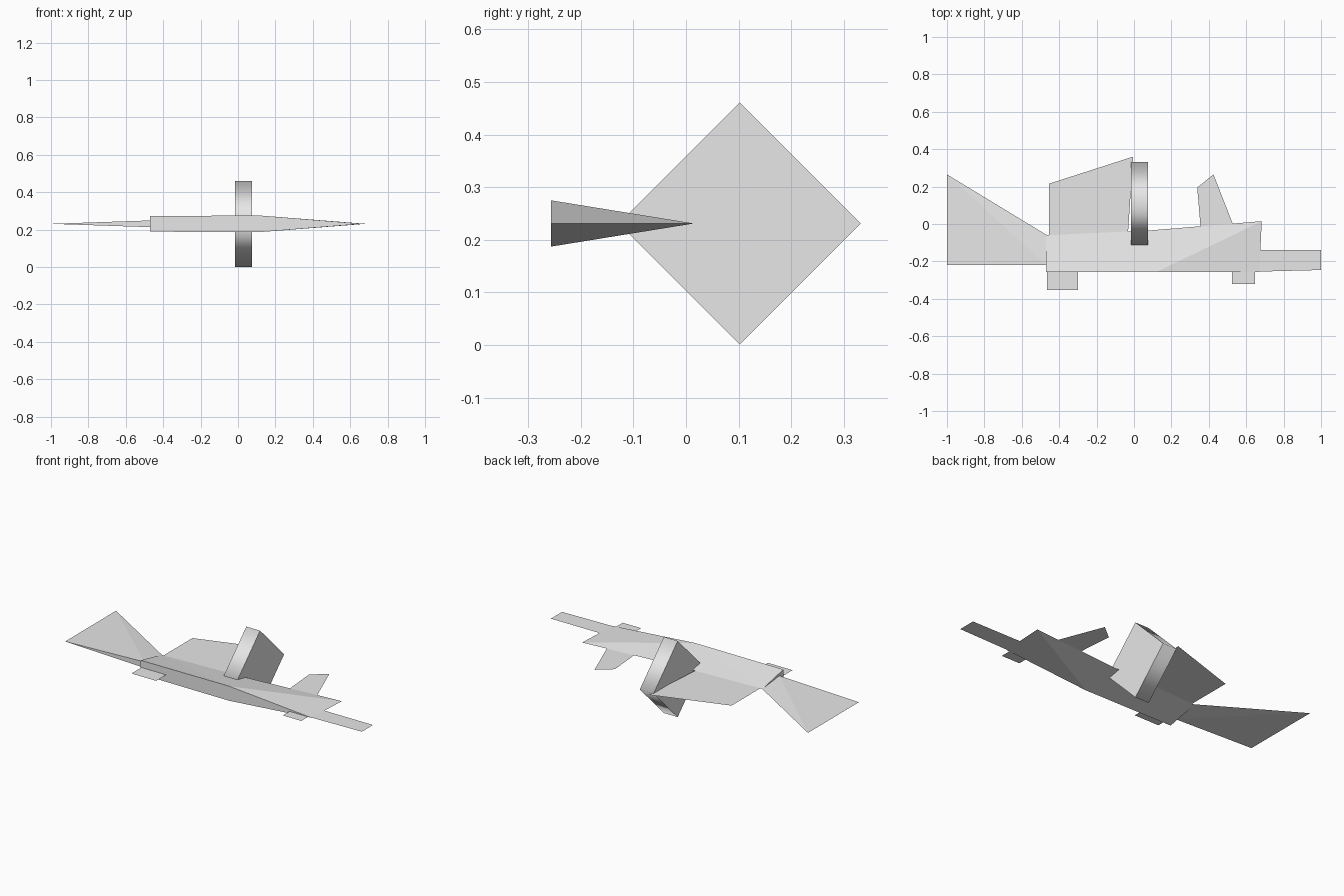
import bpy
import bmesh
import math

cube = bpy.data.objects.get("Cube")
if cube:
    bpy.data.objects.remove(cube, do_unlink=True)

MID = 0.231  # height of the flat centre plane

grey = bpy.data.materials.new("plain grey")
grey.use_nodes = True
grey.diffuse_color = (0.8, 0.8, 0.8, 1)
grey.node_tree.nodes["Principled BSDF"].inputs["Base Color"].default_value = (0.8, 0.8, 0.8, 1)


def finish(name, bm):
    """Turn a bmesh into a grey object."""
    mesh = bpy.data.meshes.new(name)
    bm.to_mesh(mesh)
    bm.free()
    mesh.materials.append(grey)
    bpy.context.collection.objects.link(bpy.data.objects.new(name, mesh))


def plate(name, outline):
    """Flat single-sheet panel on the centre plane, outline counter-clockwise."""
    bm = bmesh.new()
    bm.faces.new([bm.verts.new((x, y, MID)) for x, y in outline])
    finish(name, bm)


def wedge(name, front, rear):
    """Wedge with a tall front face (x, y, half height) and a sharp rear edge."""
    bm = bmesh.new()
    top = [bm.verts.new((x, y, MID + h)) for x, y, h in front]
    low = [bm.verts.new((x, y, MID - h)) if h else t
           for (x, y, h), t in zip(front, top)]
    back = [bm.verts.new((x, y, MID)) for x, y in rear]

    def add(*verts):
        verts = list(dict.fromkeys(verts))
        if len(verts) > 2:
            bm.faces.new(verts)

    for i in range(len(front) - 1):
        add(low[i], low[i + 1], top[i + 1], top[i])
        # Split each sloping side from its thicker front corner
        thick, thin = (i, i + 1) if front[i][2] > front[i + 1][2] else (i + 1, i)
        for side in (top, low):
            add(side[thick], side[thin], back[thin])
            add(side[thick], back[thin], back[thick])
    # End caps
    for i in (0, -1):
        add(top[i], low[i], back[i])
    bmesh.ops.recalc_face_normals(bm, faces=bm.faces)
    finish(name, bm)


# Main body, thick at the front edge and running to a point on its left
wedge("body",
      [(-0.47, -0.257, 0.042), (0.12, -0.257, 0.044), (0.67, -0.257, 0)],
      [(-0.47, -0.06), (0.09, -0.034), (0.683, 0.015)])

# Flared end panel, thinning outward to a sharp edge
wedge("flared_end",
      [(-1.0, -0.22, 0), (-0.468, -0.22, 0.018)],
      [(-1.0, 0.265), (-0.468, -0.058)])

# Flat panels
plate("large_rear_wing", [(-0.455, -0.09), (-0.035, -0.09), (-0.005, 0.36), (-0.455, 0.215)])
plate("small_rear_fin", [(0.357, -0.03), (0.54, -0.03), (0.425, 0.265), (0.338, 0.195)])
plate("narrow_end", [(0.57, -0.257), (1.0, -0.246), (1.0, -0.14), (0.66, -0.14)])
plate("large_front_tab", [(-0.465, -0.352), (-0.3, -0.352), (-0.3, -0.24), (-0.465, -0.24)])
plate("small_front_tab", [(0.525, -0.322), (0.648, -0.322), (0.648, -0.24), (0.525, -0.24)])

# Diamond block crossing the body: four-sided cylinder along x
bm = bmesh.new()
rings = []
for x in (-0.016, 0.076):
    rings.append([bm.verts.new((x, 0.102 + 0.23 * math.cos(k * math.pi / 2),
                                MID + 0.23 * math.sin(k * math.pi / 2)))
                  for k in range(4)])
    bm.faces.new(rings[-1])
for k in range(4):
    n = (k + 1) % 4
    rim = bm.faces.new((rings[0][k], rings[0][n], rings[1][n], rings[1][k]))
    rim.smooth = True
# Keep the cap outlines crisp while the rim shades smoothly
for edge in bm.edges:
    if abs(edge.verts[0].co.x - edge.verts[1].co.x) < 0.01:
        edge.smooth = False
bmesh.ops.recalc_face_normals(bm, faces=bm.faces)
finish("diamond_block", bm)
